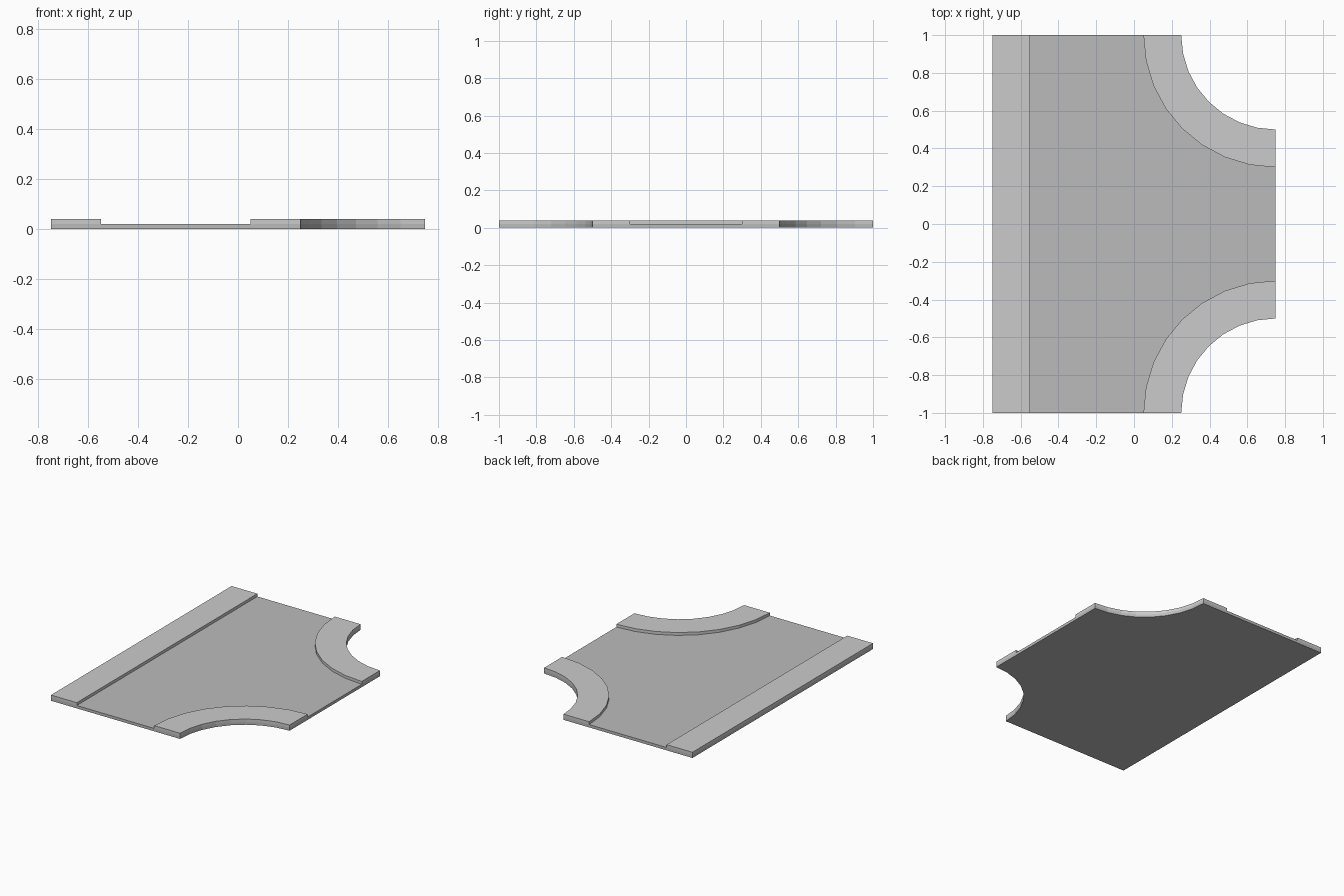
import bpy, bmesh
from math import cos, sin, pi

if "Cube" in bpy.data.objects:
    bpy.data.objects.remove(bpy.data.objects["Cube"])

X, Y = 0.75, 1.0          # half extents of the tile
ROAD_Z, WALK_Z = 0.02, 0.04
R_IN, R_OUT, SEGS = 0.5, 0.7, 8


def material(name, v):
    m = bpy.data.materials.new(name)
    m.diffuse_color = (v, v, v, 1)
    m.use_nodes = True
    m.node_tree.nodes["Principled BSDF"].inputs["Base Color"].default_value = m.diffuse_color
    return m


def prism(name, outline, z0, z1, mat):
    """Extrude a flat outline from z0 up to z1."""
    bm = bmesh.new()
    face = bm.faces.new([bm.verts.new((x, y, z0)) for x, y in outline])
    top = bmesh.ops.extrude_face_region(bm, geom=[face], use_keep_orig=True)
    for v in top["geom"]:
        if isinstance(v, bmesh.types.BMVert):
            v.co.z = z1
    bmesh.ops.recalc_face_normals(bm, faces=bm.faces)
    me = bpy.data.meshes.new(name)
    bm.to_mesh(me)
    bm.free()
    me.materials.append(mat)
    ob = bpy.data.objects.new(name, me)
    bpy.context.collection.objects.link(ob)
    return ob


def arc(r, side):
    """Quarter arc round a right-hand corner, from the end edge to the right edge."""
    steps = [i * pi / 2 / SEGS for i in range(SEGS + 1)]
    return [(X - r * cos(a), side * (Y - r * sin(a))) for a in steps]


asphalt = material("asphalt", 0.5)
paving = material("paving", 0.8)

# Road slab with both right corners scooped out
prism("road_slab", [(-X, Y), (-X, -Y)] + arc(R_IN, -1) + arc(R_IN, 1)[::-1],
      0, ROAD_Z, asphalt)

# Straight pavement along the left edge
prism("straight_pavement", [(-X, -Y), (-0.55, -Y), (-0.55, Y), (-X, Y)],
      ROAD_Z, WALK_Z, paving)

# Curved pavements at the two right corners
for side, label in ((-1, "front"), (1, "back")):
    prism(label + "_corner_pavement", arc(R_IN, side) + arc(R_OUT, side)[::-1],
          ROAD_Z, WALK_Z, paving)
